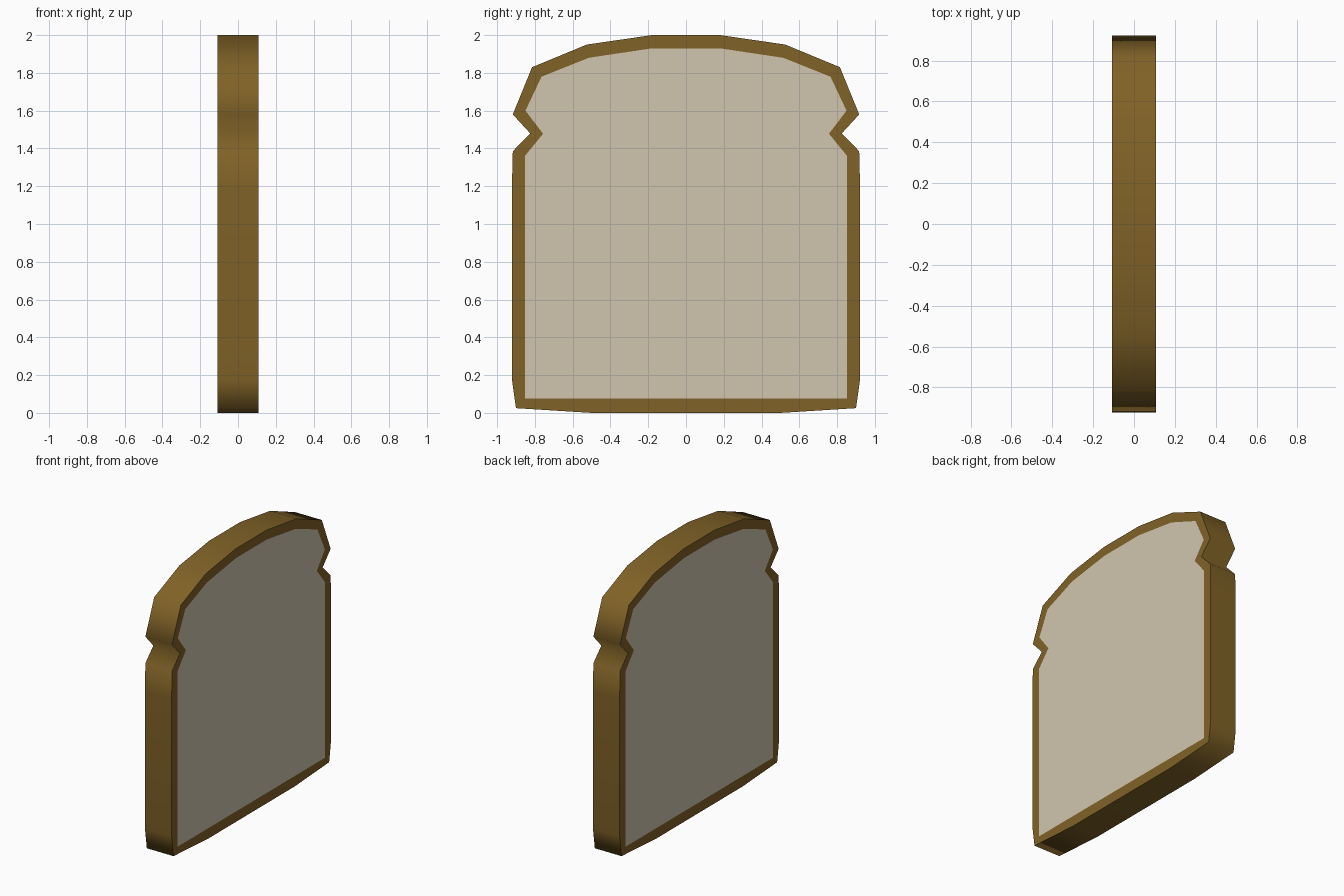
import bpy, bmesh

if "Cube" in bpy.data.objects:
    bpy.data.objects.remove(bpy.data.objects["Cube"])

# Right half of the slice outline: (y, z) of crust edge, then crumb edge
OUTER = [(0.50, 0.0), (0.90, 0.025), (0.922, 0.18), (0.922, 1.18), (0.917, 1.385),
         (0.825, 1.48), (0.917, 1.58), (0.815, 1.83), (0.525, 1.95), (0.18, 2.0)]
INNER = [(0.50, 0.076), (0.852, 0.076), (0.853, 0.18), (0.853, 1.18), (0.853, 1.36),
         (0.757, 1.478), (0.85, 1.60), (0.765, 1.78), (0.515, 1.88), (0.18, 1.93)]
HALF = 0.108


def material(name, rgb):
    m = bpy.data.materials.new(name)
    m.diffuse_color = (*rgb, 1)
    m.use_nodes = True
    m.node_tree.nodes["Principled BSDF"].inputs["Base Color"].default_value = m.diffuse_color
    return m


def mirrored(half):
    return half + [(-y, z) for y, z in reversed(half)]


mesh = bpy.data.meshes.new("bread_slice")
mesh.materials.append(material("brown crust", (0.216, 0.122, 0.020)))
mesh.materials.append(material("pale crumb", (0.63, 0.56, 0.42)))
bm = bmesh.new()


def ring(half, x):
    return [bm.verts.new((x, y, z)) for y, z in mirrored(half)]


def bridge(a, b, smooth=False):
    n = len(a)
    for i in range(n):
        j = (i + 1) % n
        bm.faces.new((a[i], a[j], b[j], b[i])).smooth = smooth


# Crust rim, smooth around the outline
back, front = ring(OUTER, -HALF), ring(OUTER, HALF)
bridge(back, front, smooth=True)

# Both cut sides: crust border and crumb panel
for outer, x in ((back, -HALF), (front, HALF)):
    inner = ring(INNER, x)
    bridge(outer, inner)
    bm.faces.new(inner).material_index = 1

bmesh.ops.recalc_face_normals(bm, faces=bm.faces[:])
# Keep the edge between rim and cut sides crisp
for e in bm.edges:
    if e.link_faces[0].smooth != e.link_faces[1].smooth:
        e.smooth = False
bm.to_mesh(mesh)
bm.free()
bpy.context.collection.objects.link(bpy.data.objects.new("bread_slice", mesh))
